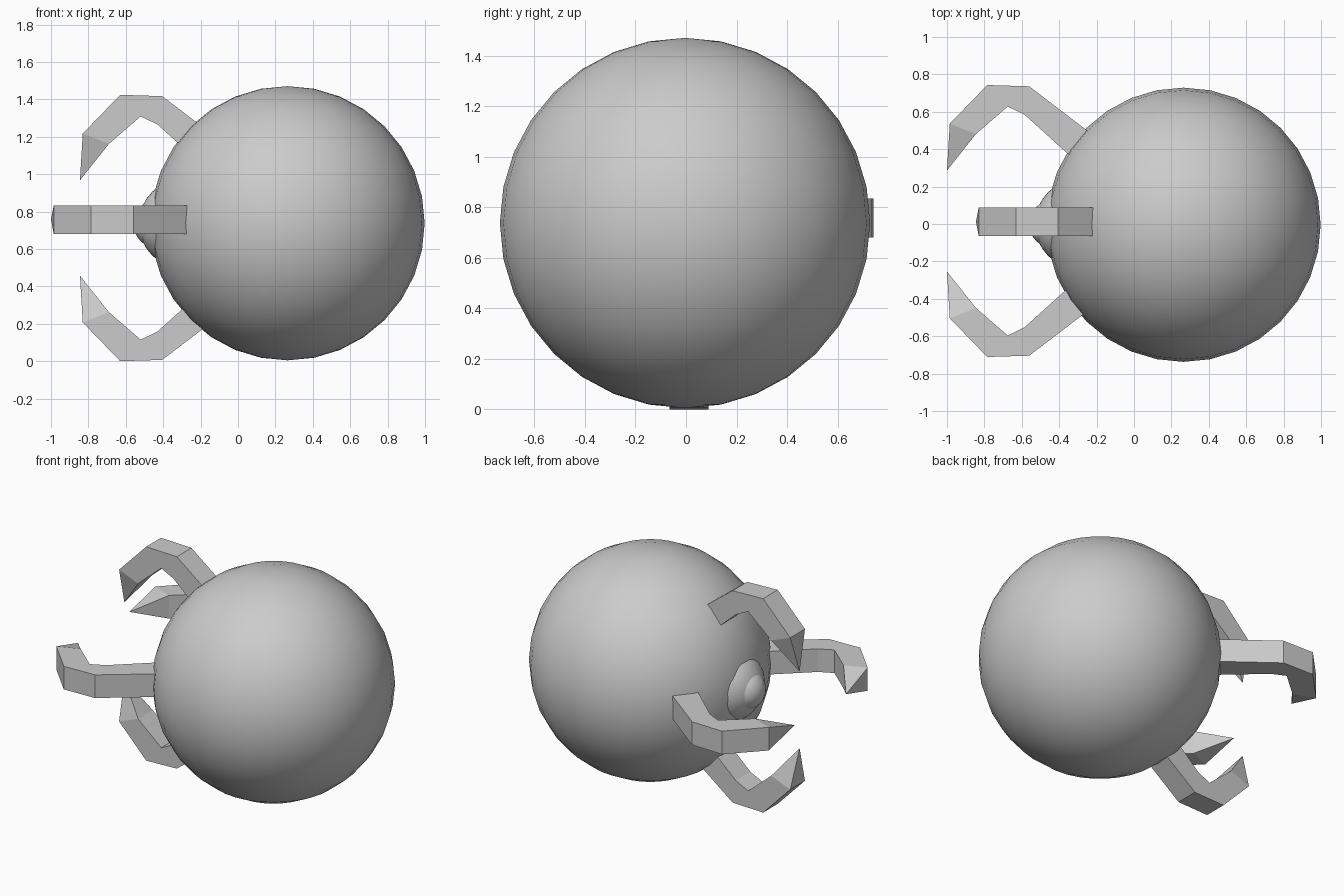
import bpy, bmesh, math
from mathutils import Vector

if "Cube" in bpy.data.objects:
    bpy.data.objects.remove(bpy.data.objects["Cube"])

grey = bpy.data.materials.new("plain grey")
grey.diffuse_color = (0.6, 0.6, 0.6, 1)
grey.use_nodes = True
grey.node_tree.nodes["Principled BSDF"].inputs["Base Color"].default_value = grey.diffuse_color


def ball(name, radius, loc, turn=0.0, segs=32, rings=16):
    bpy.ops.mesh.primitive_uv_sphere_add(segments=segs, ring_count=rings, radius=radius,
                                         location=loc, rotation=(0, turn, 0))
    ob = bpy.context.object
    ob.name = name
    ob.data.materials.append(grey)
    bpy.ops.object.shade_smooth()
    return ob


# round body with a domed eye and pupil on the -x side
ball("body", 0.733, (0.265, -0.004, 0.738))
ball("eye", 0.24, (-0.29, 0.0, 0.736), math.pi / 2)
ball("pupil", 0.13, (-0.43, 0.0, 0.736), math.pi / 2)

# claw sections from root to end: (outer x, outer reach, inner x, inner reach)
SECTIONS = [(-0.08, 0.457, -0.18, 0.327),
            (-0.405, 0.705, -0.43, 0.553),
            (-0.63, 0.712, -0.52, 0.597),
            (-0.83, 0.505, -0.69, 0.45)]
TIP = (-0.845, 0.255)
HALF = 0.077


def claw(name, centre, out, side):
    """Square hooked arm reaching along 'out', with a pyramid point."""
    out, side, centre = Vector(out), Vector(side), Vector(centre)

    def point(x, r, s):
        return centre + Vector((x, 0, 0)) + out * r + side * s

    bm = bmesh.new()
    loops = []
    for ox, o, ix, i in SECTIONS:
        loops.append([bm.verts.new(point(x, r, s)) for x, r, s in
                      ((ox, o, -HALF), (ox, o, HALF), (ix, i, HALF), (ix, i, -HALF))])
    bm.faces.new(loops[0])
    for a, b in zip(loops, loops[1:]):
        for k in range(4):
            j = (k + 1) % 4
            bm.faces.new((a[k], a[j], b[j], b[k]))
    tip = bm.verts.new(point(*TIP, 0))
    for k in range(4):
        bm.faces.new((loops[-1][k], loops[-1][(k + 1) % 4], tip))
    bmesh.ops.recalc_face_normals(bm, faces=bm.faces)
    me = bpy.data.meshes.new(name)
    bm.to_mesh(me)
    bm.free()
    me.materials.append(grey)
    bpy.context.collection.objects.link(bpy.data.objects.new(name, me))


# upper and lower claws, then the two longer side claws
for name, d in (("upper_claw", 1), ("lower_claw", -1)):
    claw(name, (0, 0.012, 0.7125), (0, 0, d), (0, 1, 0))
for name, d in (("back_claw", 1), ("front_claw", -1)):
    claw(name, (-0.155, 0.016 + 0.015 * d, 0.757), (0, d, 0), (0, 0, 1))
